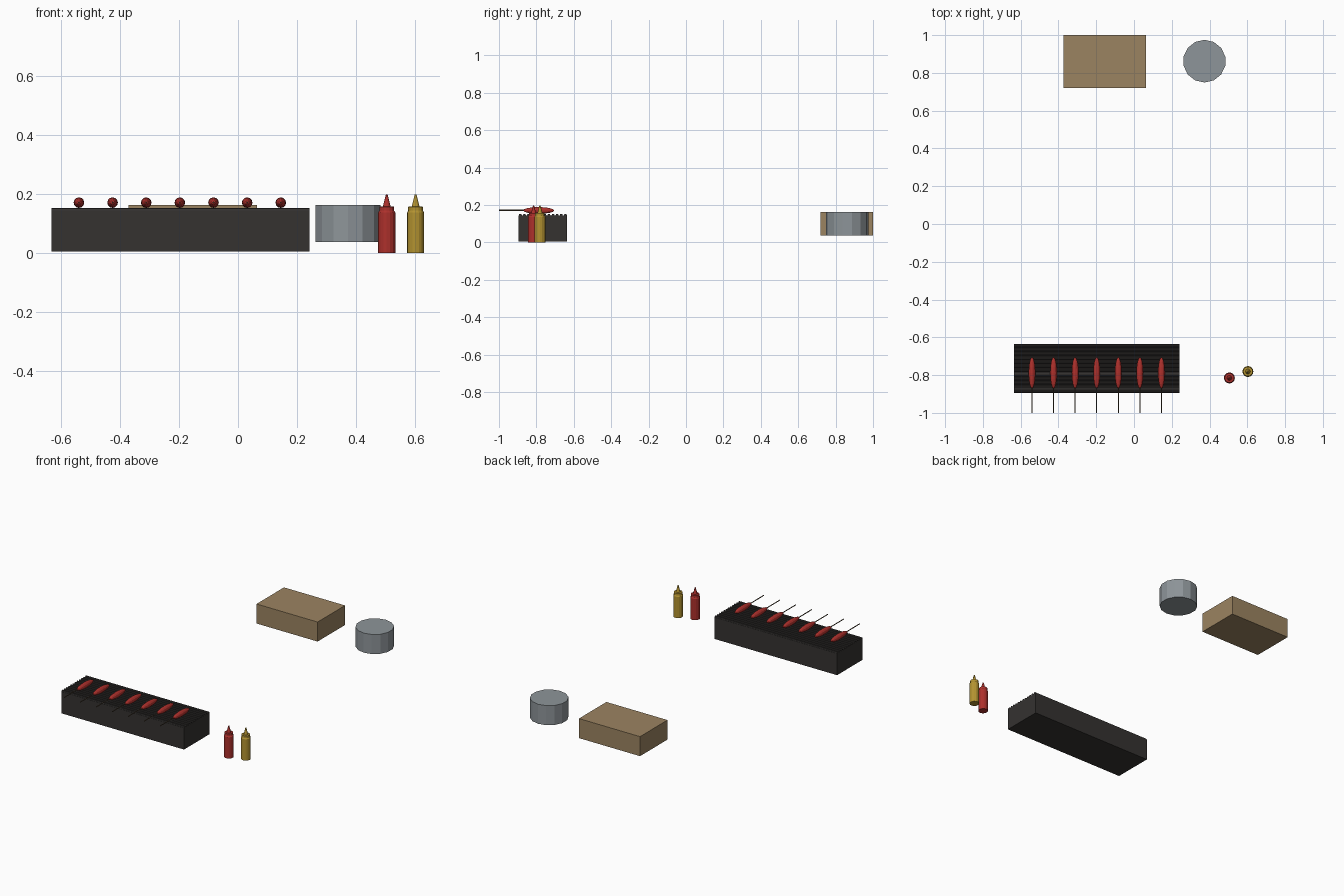
import bpy, bmesh, math
from mathutils import Matrix, Vector

if "Cube" in bpy.data.objects:
    bpy.data.objects.remove(bpy.data.objects["Cube"])


def material(name, rgb):
    m = bpy.data.materials.new(name)
    m.diffuse_color = (*rgb, 1)
    m.use_nodes = True
    m.node_tree.nodes["Principled BSDF"].inputs["Base Color"].default_value = m.diffuse_color
    return m


RED = material("red", (0.42, 0.03, 0.025))
YELLOW = material("yellow", (0.45, 0.29, 0.03))
BLACK = material("charcoal", (0.035, 0.032, 0.03))
TAN = material("tan", (0.33, 0.23, 0.12))
STEEL = material("steel", (0.27, 0.30, 0.32))
WOOD = material("stick_brown", (0.10, 0.07, 0.04))


def finish(bm, name, mat):
    bmesh.ops.recalc_face_normals(bm, faces=bm.faces)
    me = bpy.data.meshes.new(name)
    bm.to_mesh(me)
    bm.free()
    me.materials.append(mat)
    ob = bpy.data.objects.new(name, me)
    bpy.context.collection.objects.link(ob)
    return ob


def box(name, lo, hi, mat):
    lo, hi = Vector(lo), Vector(hi)
    bm = bmesh.new()
    bmesh.ops.create_cube(bm, size=1, matrix=Matrix.Translation((lo + hi) / 2)
                          @ Matrix.Diagonal((*(hi - lo), 1)))
    return finish(bm, name, mat)


def cylinder(name, centre, r, depth, sides, mat, axis="Z"):
    rot = {"Z": Matrix(), "X": Matrix.Rotation(math.pi / 2, 4, "Y"),
           "Y": Matrix.Rotation(math.pi / 2, 4, "X")}[axis]
    bm = bmesh.new()
    bmesh.ops.create_cone(bm, cap_ends=True, segments=sides, radius1=r, radius2=r,
                          depth=depth, matrix=Matrix.Translation(centre) @ rot)
    return finish(bm, name, mat)


def bottle(name, x, y, mat):
    # lathe a profile of (radius, height)
    profile = [(0.029, 0), (0.029, 0.137), (0.025, 0.144), (0.025, 0.157),
               (0.013, 0.158), (0.003, 0.198)]
    n = 16
    bm = bmesh.new()
    rings = [[bm.verts.new((x + r * math.cos(2 * math.pi * i / n),
                            y + r * math.sin(2 * math.pi * i / n), z))
              for i in range(n)] for r, z in profile]
    for a, b in zip(rings, rings[1:]):
        for i in range(n):
            j = (i + 1) % n
            bm.faces.new((a[i], a[j], b[j], b[i]))
    bm.faces.new(rings[0])
    bm.faces.new(rings[-1])
    return finish(bm, name, mat)


# grill body and the ribs across its top
box("grill_body", (-0.634, -0.896, 0.005), (0.242, -0.635, 0.145), BLACK)
ribs = 12
for i in range(ribs):
    y = -0.886 + i * 0.241 / (ribs - 1)
    cylinder(f"grill_rib_{i + 1}", (-0.196, y, 0.145), 0.008, 0.876, 8, BLACK, "X")

# sausages on sticks
for i in range(7):
    x = -0.54 + i * 0.1142
    bm = bmesh.new()
    bmesh.ops.create_uvsphere(bm, u_segments=12, v_segments=8, radius=1,
                              matrix=Matrix.Translation((x, -0.788, 0.171))
                              @ Matrix.Diagonal((0.018, 0.083, 0.018, 1))
                              @ Matrix.Rotation(math.pi / 2, 4, "X"))
    finish(bm, f"sausage_{i + 1}", RED)
    cylinder(f"stick_{i + 1}", (x, -0.92, 0.172), 0.003, 0.16, 6, WOOD, "Y")

# sauce bottles
bottle("ketchup_bottle", 0.505, -0.815, RED)
bottle("mustard_bottle", 0.603, -0.781, YELLOW)

# supply box and pot at the back
box("supply_box", (-0.372, 0.72, 0.037), (0.064, 1.0, 0.163), TAN)
cylinder("pot", (0.373, 0.862, 0.1), 0.113, 0.126, 14, STEEL)
